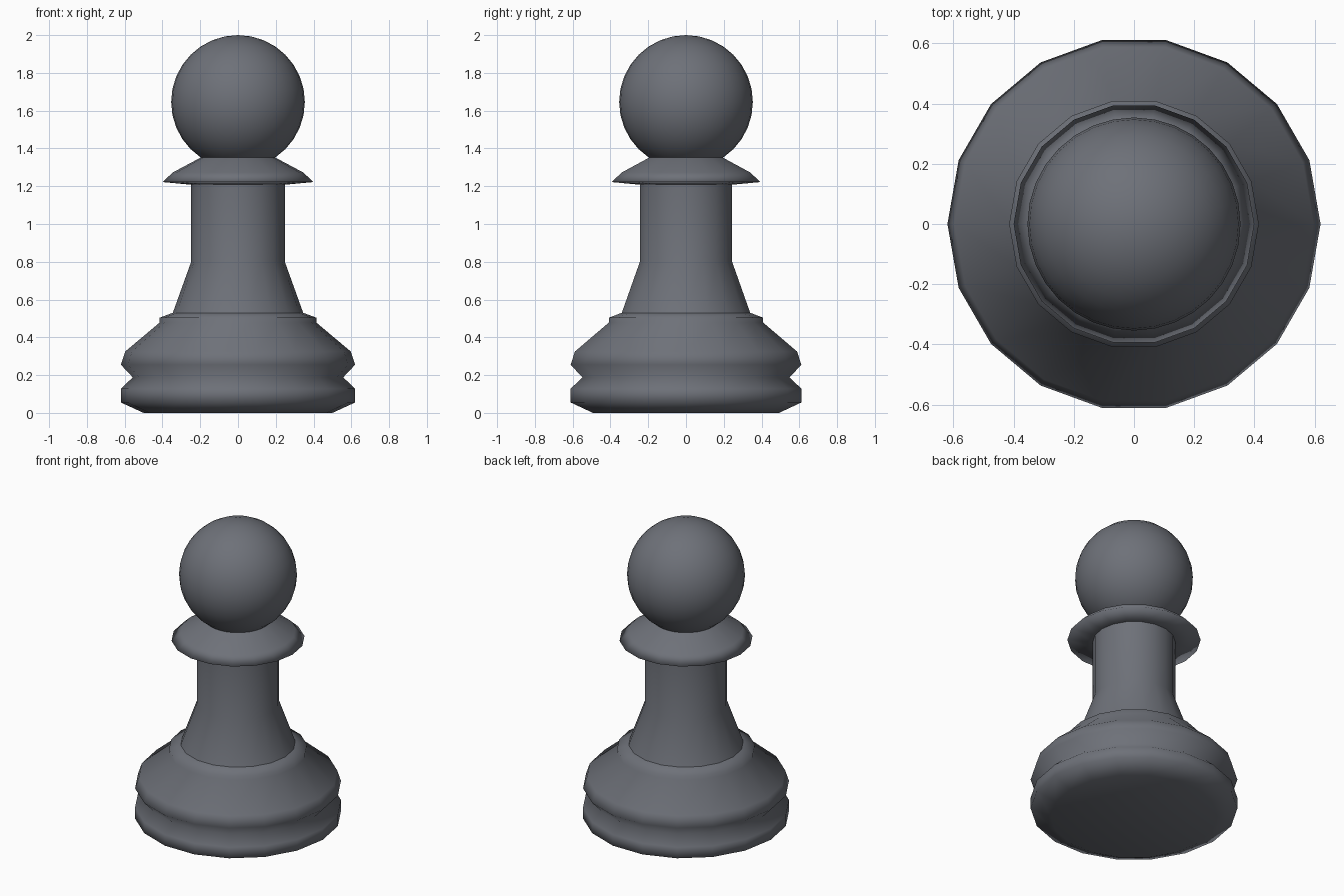
import bpy, bmesh, math

if "Cube" in bpy.data.objects:
    bpy.data.objects.remove(bpy.data.objects["Cube"])

SIDES = 18

# Dark slate colour for the whole piece
slate = bpy.data.materials.new("dark_slate")
slate.diffuse_color = (0.155, 0.165, 0.19, 1)
slate.use_nodes = True
slate.node_tree.nodes["Principled BSDF"].inputs["Base Color"].default_value = slate.diffuse_color


def finish(obj):
    """Colour the part and shade it fully smooth."""
    obj.data.materials.append(slate)
    for poly in obj.data.polygons:
        poly.use_smooth = True


def lathe(name, profile):
    """Revolve (radius, height) points around z; a zero radius closes the end."""
    bm = bmesh.new()
    verts = [bm.verts.new((r, 0, z)) for r, z in profile]
    edges = [bm.edges.new(pair) for pair in zip(verts, verts[1:])]
    bmesh.ops.spin(bm, geom=verts + edges, cent=(0, 0, 0), axis=(0, 0, 1),
                   angle=math.tau, steps=SIDES, use_merge=True)
    bmesh.ops.remove_doubles(bm, verts=bm.verts, dist=1e-4)
    bmesh.ops.recalc_face_normals(bm, faces=bm.faces)
    # Open tubes: make sure the faces point outward
    if bm.calc_volume(signed=True) < 0:
        bmesh.ops.reverse_faces(bm, faces=bm.faces)
    mesh = bpy.data.meshes.new(name)
    bm.to_mesh(mesh)
    bm.free()
    obj = bpy.data.objects.new(name, mesh)
    bpy.context.collection.objects.link(obj)
    finish(obj)
    return obj


# Wide double-ringed base with a small ledge on top
lathe("base", [(0, 0), (0.50, 0), (0.62, 0.055), (0.62, 0.128), (0.557, 0.188),
               (0.62, 0.255), (0.597, 0.325), (0.415, 0.478), (0.415, 0.504),
               (0.345, 0.53)])

# Flared stem
lathe("stem", [(0.345, 0.53), (0.248, 0.80), (0.248, 1.208)])

# Thin collar with a sloping top
lathe("collar", [(0.248, 1.208), (0.40, 1.222), (0.345, 1.273), (0.195, 1.353)])

# Ball head
bpy.ops.mesh.primitive_uv_sphere_add(segments=32, ring_count=16, radius=0.354,
                                     location=(0, 0, 1.646))
head = bpy.context.object
head.name = "head"
finish(head)
